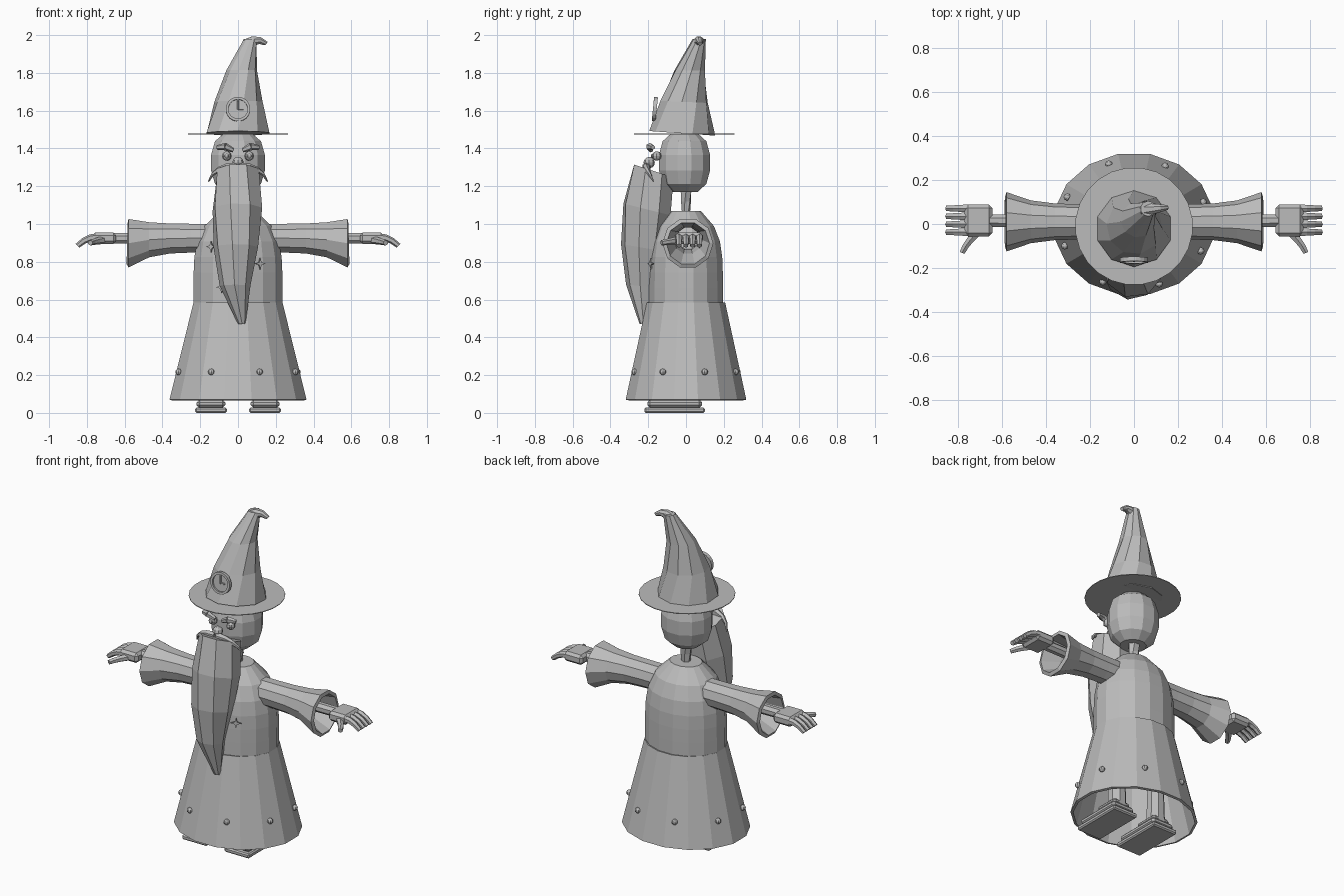
import bpy, bmesh
from math import sin, cos, pi, tau, radians, atan2
from mathutils import Matrix, Vector

cube = bpy.data.objects.get("Cube")
if cube:
    bpy.data.objects.remove(cube)

grey = bpy.data.materials.new("plain_grey")
grey.use_nodes = True
colour = (.5, .5, .5, 1)
grey.diffuse_color = colour
grey.node_tree.nodes["Principled BSDF"].inputs["Base Color"].default_value = colour


def finish(name, bm, matrix, shell=None):
    """Turn the bmesh into an object; shell gives open skins a thickness."""
    bm.transform(matrix)
    bmesh.ops.recalc_face_normals(bm, faces=bm.faces)
    mesh = bpy.data.meshes.new(name)
    bm.to_mesh(mesh)
    bm.free()
    mesh.materials.append(grey)
    part = bpy.data.objects.new(name, mesh)
    bpy.context.collection.objects.link(part)
    if shell:
        thicken = part.modifiers.new("thickness", 'SOLIDIFY')
        thicken.thickness = shell


def skin(name, loops, matrix=Matrix(), shell=None):
    """Join loops of points with quads, capping the ends unless it is a shell."""
    bm = bmesh.new()
    loops = [[bm.verts.new(point) for point in loop] for loop in loops]
    for low, high in zip(loops, loops[1:]):
        for k in range(len(low)):
            bm.faces.new((low[k - 1], low[k], high[k], high[k - 1]))
    if not shell:
        bm.faces.new(loops[0])
        bm.faces.new(loops[-1])
    finish(name, bm, matrix, shell)


def loft(name, rule, steps, sides, matrix=Matrix(), twist=0, tilt=0, shell=None):
    """Stack rings given by rule(t) = centre x, y, z and radii; tilt slopes the first ring."""
    loops = []
    for i in range(steps + 1):
        t = i / steps
        x, y, z, width, depth = rule(t)
        angles = [tau * (k + .5) / sides + twist * i for k in range(sides)]
        loops.append([(x + width * cos(a), y + depth * sin(a), z + tilt * (1 - t) * depth * sin(a))
                      for a in angles])
    skin(name, loops, matrix, shell)


def limb(name, start, end, thick, thin, bend=(0, 0, 0), steps=3, sides=6):
    """Tapered tube from start to end, bowed by bend at its middle."""
    chord, bow = end - start, Vector(bend) * 4
    loops = []
    for i in range(steps + 1):
        t = i / steps
        centre = start + chord * t + bow * t * (1 - t)
        turn = (chord + bow * (1 - t - t)).to_track_quat('Z', 'Y')
        radius = thick + (thin - thick) * t
        angles = [tau * (k + .5) / sides for k in range(sides)]
        loops.append([centre + turn @ Vector((radius * cos(a), radius * sin(a), 0)) for a in angles])
    skin(name, loops)


def box(name, centre, size, bevel=.015):
    bm = bmesh.new()
    bmesh.ops.create_cube(bm, size=1, matrix=Matrix.Diagonal((*size, 1)))
    bmesh.ops.bevel(bm, geom=bm.edges[:], offset=bevel, segments=1, affect='EDGES')
    finish(name, bm, Matrix.Translation(centre))


def ball(name, centre, radius, squash=1):
    bm = bmesh.new()
    bmesh.ops.create_uvsphere(bm, u_segments=8, v_segments=6, radius=radius)
    finish(name, bm, Matrix.Translation(centre) @ Matrix.Diagonal((1, squash, 1, 1)))


# Robe: open skirt, domed torso and thin twisted neck
def skirt_ring(t):
    radius = .37 - .13 * t
    return 0, 0, .07 + .515 * t, radius, radius * .88


def torso_ring(t):
    radius = .24 * (1 - .6 * t ** 5)
    return 0, 0, .58 + .49 * t, radius, radius * .83


loft("skirt", skirt_ring, steps=1, sides=16, shell=.015)
loft("torso", torso_ring, steps=6, sides=16)
loft("neck", lambda t: (0, 0, 1.04 + .16 * t, .025 + .015 * t, .02 + .015 * t),
     steps=2, sides=6, twist=.3)

# Studs spaced evenly round the hem
for i in range(8):
    angle = tau * i / 8 - radians(70)
    ball("hem_stud", (.335 * cos(angle), .29 * sin(angle), .217), radius=.017)

# Thin four-pointed stars lying on the chest
for x, z in ((-.14, .88), (.115, .79), (-.085, .665)):
    bm = bmesh.new()
    points = []
    for k in range(8):
        reach = .01 if k % 2 else .03
        points.append(bm.verts.new((reach * cos(tau * k / 8), 0, reach * sin(tau * k / 8))))
    bm.faces.new(points)
    y = -.205 * cos(x / .24)
    facing = Matrix.Rotation(atan2(x, .24), 4, 'Z')
    finish("chest_star", bm, Matrix.Translation((x, y, z)) @ facing, shell=.009)


# Head and nose
def head_ring(t):
    angle = radians(75) * (t + t - 1)
    radius = .15 * cos(angle) ** .5
    return 0, -.008, 1.325 + .16 * sin(angle), radius, radius * .95


loft("head", head_ring, steps=5, sides=12)
ball("nose", (0, -.195, 1.325), radius=.03)


# Long twisted beard, tapering to a point
def beard_ring(t):
    radius = (.02 + .12 * (1 - t ** 2.5)) * min(1, .85 + t)
    sway = .07 * t ** 6 - .05 * t ** 2
    return sway, -.17 - .07 * sin(pi * t * .7), 1.28 - .81 * t, radius, radius * .95


loft("beard", beard_ring, steps=4, sides=8, twist=.12, tilt=-.33)


# Hat: flat brim, leaning twisted cone and drooping tip
def cone_ring(t):
    radius = .175 - .14 * t
    return .065 * t ** 3, -.02 + .09 * t ** 2, 1.48 + .5 * t, radius, radius


loft("hat_brim", lambda t: (0, -.01, 1.474 + .004 * t, .268, .268), steps=1, sides=24)
loft("hat_cone", cone_ring, steps=3, sides=10, twist=.22, tilt=-.07)
limb("hat_tip", Vector((.05, .065, 1.95)), Vector((.15, .075, 1.955)), thick=.035, thin=.012,
     bend=(0, 0, .02), sides=8)

# Clock badge on the hat front
badge = (Matrix.Translation((0, -.165, 1.608)) @ Matrix.Rotation(-.1, 4, 'X')
         @ Matrix.Rotation(pi / 2, 4, 'X'))
loft("clock_rim", lambda t: (0, 0, .02 * t - .01, .065, .065), steps=1, sides=20,
     matrix=badge, shell=.014)
loft("clock_face", lambda t: (0, 0, .01 * t - .01, .055, .055), steps=1, sides=20, matrix=badge)
box("minute_hand", (0, -.168, 1.63), (.008, .009, .05), bevel=.001)
box("hour_hand", (.014, -.166, 1.608), (.03, .009, .008), bevel=.001)

# Paired parts
for side, sign in (("left", 1), ("right", -1)):
    def at(x, y, z):
        return Vector((sign * x, y, z))

    # Face
    ball(side + "_eye", at(.06, -.155, 1.36), radius=.025)
    ball(side + "_pupil", at(.06, -.178, 1.36), radius=.012, squash=.7)
    limb(side + "_brow_inner", at(.025, -.185, 1.39), at(.07, -.192, 1.41), thick=.012, thin=.02)
    limb(side + "_brow_outer", at(.065, -.192, 1.41), at(.11, -.175, 1.405), thick=.02, thin=.012)
    limb(side + "_moustache", at(.01, -.21, 1.3), at(.156, -.172, 1.225), thick=.025, thin=.004,
         bend=at(.02, -.015, .025), steps=4)

    # Sleeve flaring and drooping towards the cuff
    def sleeve_ring(t):
        flare = t ** 4
        radius = .08 + .055 * flare
        return sign * .027 * flare, 0, .14 + .44 * t, radius, radius

    outward = Matrix.Translation(at(0, .01, .925)) @ Matrix.Rotation(sign * pi / 2, 4, 'Y')
    loft(side + "_sleeve", sleeve_ring, steps=4, sides=10, matrix=outward, shell=.022)

    # Arm, hand, fingers and thumb
    limb(side + "_forearm", at(.2, .015, .925), at(.66, .015, .925), thick=.033, thin=.03,
         steps=1, sides=8)
    box(side + "_palm", at(.708, .016, .925), (.126, .145, .06))
    for k in range(4):
        y = .071 - .036 * k
        limb(side + "_finger", at(.75, y, .93), at(.85, y, .885), thick=.021, thin=.014,
             bend=(0, 0, .012))
    limb(side + "_thumb", at(.715, -.04, .915), at(.782, -.13, .9), thick=.021, thin=.014,
         bend=at(.007, 0, 0))

    # Leg and layered boot
    limb(side + "_leg", at(.14, .02, .55), at(.14, .02, .05), thick=.04, thin=.055, sides=8)
    box(side + "_boot_sole", at(.143, -.06, .014), (.168, .32, .028), bevel=.007)
    box(side + "_boot", at(.143, -.06, .048), (.152, .29, .044))
    box(side + "_boot_instep", at(.143, -.005, .08), (.12, .15, .04))
